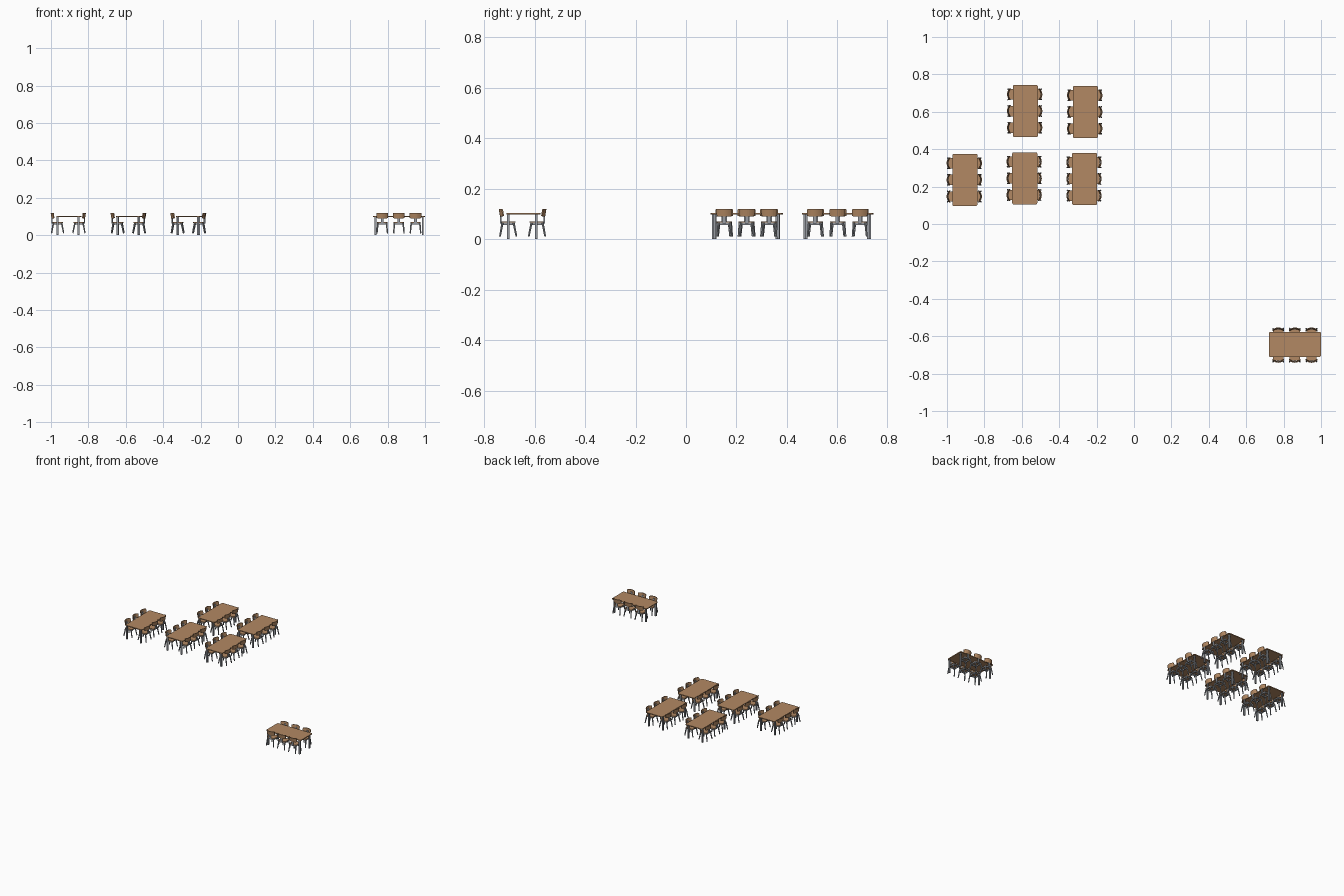
import bpy, bmesh, math
from mathutils import Matrix, Vector

if "Cube" in bpy.data.objects:
    bpy.data.objects.remove(bpy.data.objects["Cube"])


def material(name, rgb):
    m = bpy.data.materials.new(name)
    m.diffuse_color = (*rgb, 1)
    m.use_nodes = True
    m.node_tree.nodes["Principled BSDF"].inputs["Base Color"].default_value = m.diffuse_color
    return m


wood = material("oak wood", (0.45, 0.25, 0.125))
metal = material("grey metal", (0.32, 0.34, 0.37))


def finish(bm, name, mat):
    bmesh.ops.recalc_face_normals(bm, faces=bm.faces)
    me = bpy.data.meshes.new(name)
    bm.to_mesh(me)
    bm.free()
    me.materials.append(mat)
    return me


def box(bm, center, size):
    bmesh.ops.create_cube(bm, size=1, matrix=Matrix.Translation(center) @ Matrix.Diagonal((*size, 1)))


def rod(bm, a, b, r1, r2, sides=8):
    a, b = Vector(a), Vector(b)
    d = b - a
    mat = Matrix.Translation((a + b) / 2) @ d.to_track_quat('Z', 'Y').to_matrix().to_4x4()
    bmesh.ops.create_cone(bm, cap_ends=True, segments=sides, radius1=r1, radius2=r2,
                          depth=d.length, matrix=mat)


def rounded_slab(bm, w, l, z0, z1, r, x=0):
    box(bm, (x, 0, (z0 + z1) / 2), (w, l, z1 - z0))
    upright = [e for e in bm.edges if abs(e.verts[0].co.z - e.verts[1].co.z) > 1e-4]
    bmesh.ops.bevel(bm, geom=upright, offset=r, segments=3, profile=0.5, affect='EDGES')


# Table top
bm = bmesh.new()
rounded_slab(bm, 0.134, 0.279, 0.098, 0.104, 0.008)
top = finish(bm, "table_top", wood)

# Table legs
bm = bmesh.new()
for x in (-0.061, 0.051):
    for y in (-0.128, 0.124):
        box(bm, (x, y, 0.049), (0.010, 0.010, 0.098))
table_legs = finish(bm, "table_legs", metal)

# Chair seat, facing +x
bm = bmesh.new()
rounded_slab(bm, 0.056, 0.056, 0.065, 0.070, 0.010, 0.002)
seat = finish(bm, "chair_seat", wood)

# Chair frame: splayed legs, seat rails, back post
bm = bmesh.new()
for sy in (-1, 1):
    rod(bm, (0.022, sy * 0.023, 0.065), (0.033, sy * 0.028, 0.011), 0.0046, 0.0036)
    rod(bm, (-0.022, sy * 0.023, 0.065), (-0.032, sy * 0.028, 0.011), 0.0046, 0.0036)
    box(bm, (0, sy * 0.022, 0.061), (0.046, 0.005, 0.008))
for x in (-0.022, 0.022):
    box(bm, (x, 0, 0.061), (0.005, 0.046, 0.008))
box(bm, (-0.0285, 0, 0.084), (0.005, 0.014, 0.044))
frame = finish(bm, "chair_frame", metal)

# Chair backrest: curved, slightly tilted panel
bm = bmesh.new()
rings = []
n = 8
for i in range(n + 1):
    t = 2 * i / n - 1
    y, x = 0.031 * t, -0.034 + 0.012 * t * t
    drop = 0.002 * t ** 8
    rings.append([bm.verts.new(p) for p in (
        (x + 0.002, y, 0.090 + drop), (x + 0.006, y, 0.090 + drop),
        (x + 0.002, y, 0.120 - drop), (x - 0.003, y, 0.120 - drop))])
for a, b in zip(rings, rings[1:]):
    for k in range(4):
        bm.faces.new((a[k], a[(k + 1) % 4], b[(k + 1) % 4], b[k]))
bm.faces.new(rings[0])
bm.faces.new(rings[-1])
back = finish(bm, "chair_back", wood)


def place(me, matrix):
    ob = bpy.data.objects.new(me.name, me)
    bpy.context.collection.objects.link(ob)
    ob.matrix_world = matrix


# Dining sets: x, y, turn in degrees
for x, y, turn in ((-0.904, 0.236, 0), (-0.584, 0.244, 0), (-0.264, 0.241, 0),
                   (-0.581, 0.604, 0), (-0.260, 0.599, 0), (0.860, -0.644, 90)):
    base = Matrix.Translation((x, y, 0)) @ Matrix.Rotation(math.radians(turn), 4, 'Z')
    place(top, base)
    place(table_legs, base)
    for cy in (-0.089, 0, 0.089):
        for cx, spin in ((-0.061, 0), (0.054, math.pi)):
            m = base @ Matrix.Translation((cx, cy, 0)) @ Matrix.Rotation(spin, 4, 'Z')
            for part in (seat, frame, back):
                place(part, m)
